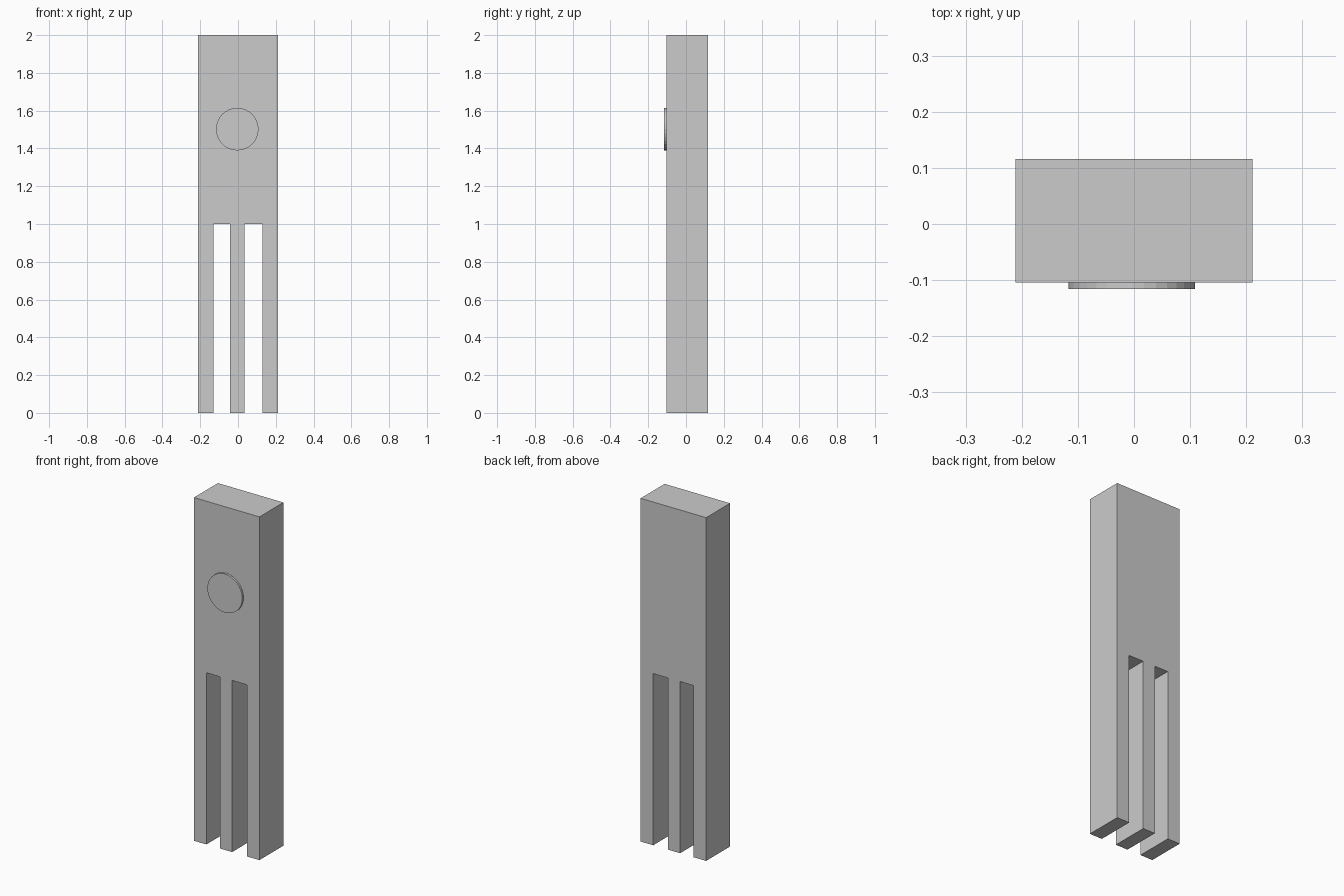
import bpy, bmesh
from math import radians

if "Cube" in bpy.data.objects:
    bpy.data.objects.remove(bpy.data.objects["Cube"])

FRONT, BACK, HALF_W = -0.104, 0.116, 0.211
HEIGHT, FORK = 2.0, 1.0
MID = -0.004  # the middle prong and button sit slightly off centre


def finish(bm, name):
    bmesh.ops.recalc_face_normals(bm, faces=bm.faces)
    mesh = bpy.data.meshes.new(name)
    bm.to_mesh(mesh)
    bm.free()
    obj = bpy.data.objects.new(name, mesh)
    bpy.context.collection.objects.link(obj)
    return obj


# Body: front outline with three prongs, extruded to full depth
prongs = [(-HALF_W, -0.131), (MID - 0.039, MID + 0.039), (0.13, HALF_W)]
outline = [(HALF_W, HEIGHT), (-HALF_W, HEIGHT)]
for i, (left, right) in enumerate(prongs):
    if i > 0:
        outline.append((left, FORK))
    outline += [(left, 0), (right, 0)]
    if i < len(prongs) - 1:
        outline.append((right, FORK))

bm = bmesh.new()
face = bm.faces.new([bm.verts.new((x, FRONT, z)) for x, z in outline])
extruded = bmesh.ops.extrude_face_region(bm, geom=[face], use_keep_orig=True)
moved = [v for v in extruded["geom"] if isinstance(v, bmesh.types.BMVert)]
bmesh.ops.translate(bm, verts=moved, vec=(0, BACK - FRONT, 0))
finish(bm, "pronged_body")

# Button: thin disc standing just proud of the front face
bpy.ops.mesh.primitive_cylinder_add(
    vertices=32, radius=0.1125, depth=0.03,
    location=(MID, -0.1155 + 0.015, 1.502), rotation=(radians(90), 0, 0))
bpy.context.object.name = "round_button"
